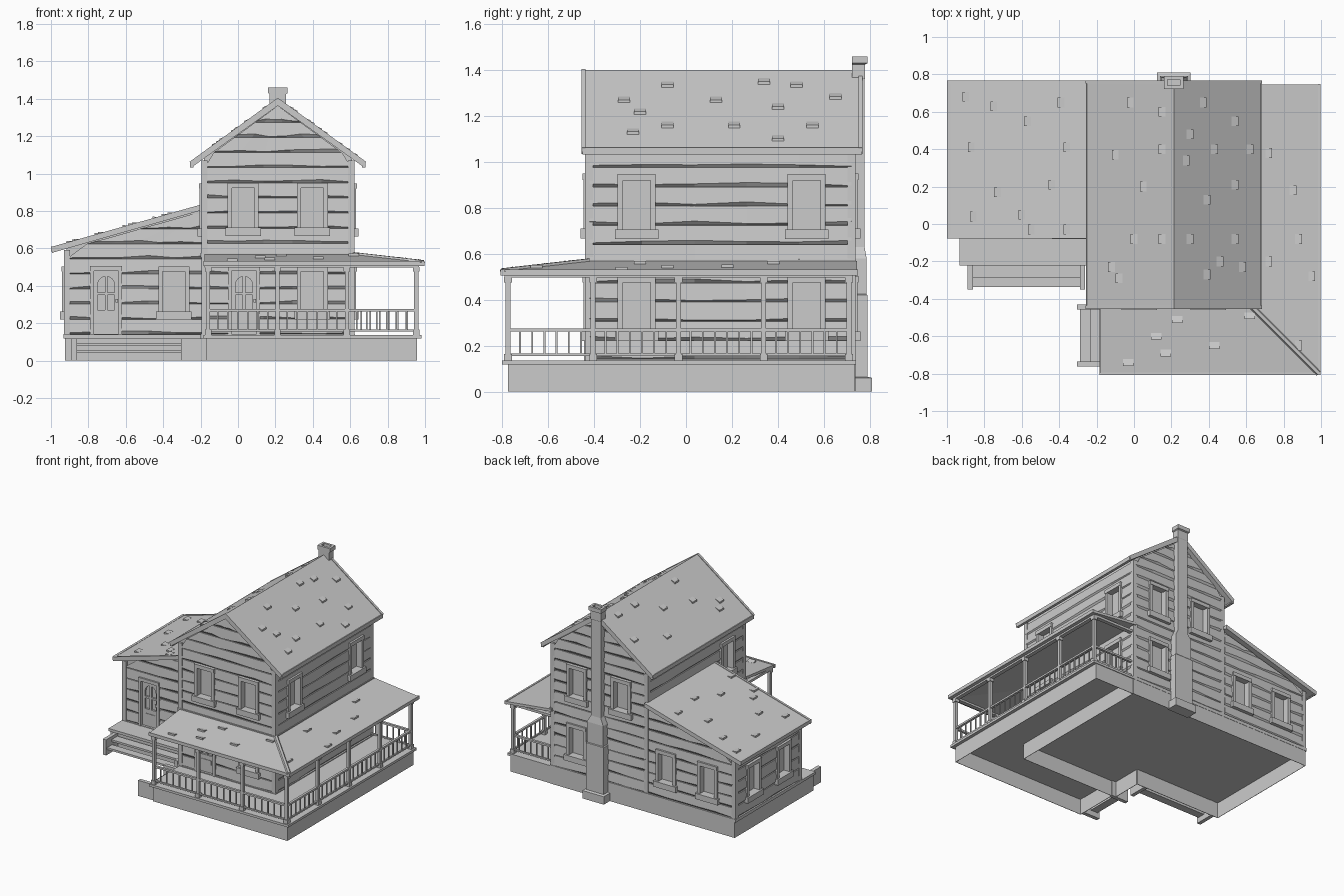
import bpy, bmesh, math, random

if "Cube" in bpy.data.objects:
    bpy.data.objects.remove(bpy.data.objects["Cube"])

random.seed(4)


def loft(name, solids):
    """Each solid is a list of equal-length loops, skinned and capped."""
    bm = bmesh.new()
    for loops in solids:
        rings = [[bm.verts.new(p) for p in lp] for lp in loops]
        n = len(rings[0])
        for a, b in zip(rings, rings[1:]):
            for i in range(n):
                j = (i + 1) % n
                bm.faces.new((a[i], a[j], b[j], b[i]))
        bm.faces.new(rings[0])
        bm.faces.new(rings[-1])
    bmesh.ops.recalc_face_normals(bm, faces=bm.faces)
    me = bpy.data.meshes.new(name)
    bm.to_mesh(me)
    bm.free()
    ob = bpy.data.objects.new(name, me)
    bpy.context.collection.objects.link(ob)
    return ob


def box(x0, x1, y0, y1, z0, z1):
    return [[(x0, y0, z), (x1, y0, z), (x1, y1, z), (x0, y1, z)] for z in (z0, z1)]


def prism_y(prof, y0, y1):
    return [[(x, y, z) for x, z in prof] for y in (y0, y1)]


def apply_mod(ob, kind, **kw):
    m = ob.modifiers.new("m", kind)
    for k, v in kw.items():
        setattr(m, k, v)
    bpy.context.view_layer.objects.active = ob
    bpy.ops.object.modifier_apply(modifier="m")


# Walls: (axis, position, outward sign); u runs along the wall, d outward
FRONT, BACK = ('y', -.425, -1), ('y', .725, 1)
RIGHT, LEFT = ('x', .61, 1), ('x', -.183, -1)
W_FRONT, W_LEFT = ('y', -.045, -1), ('x', -.918, -1)
CX = .213


def P(w, u, z, d):
    c = w[1] + w[2] * d
    return (u, c, z) if w[0] == 'y' else (c, u, z)


def wbox(w, u0, u1, z0, z1, d0, d1):
    return [[P(w, u0, z, d0), P(w, u1, z, d0), P(w, u1, z, d1), P(w, u0, z, d1)] for z in (z0, z1)]


# Clapboard siding with uneven chamfered lower edges
def planks(w, z0, z1, lo, hi):
    out, n = [], round((z1 - z0) / .083)
    h = (z1 - z0) / n
    for k in range(n):
        zb, zt = z0 + k * h, z0 + (k + 1) * h - .001
        loops = []
        for i in range(6):
            t, c = i / 5, random.uniform(.004, .019)
            u = lambda z: lo(z) + (hi(z) - lo(z)) * t
            prof = [(zb, -.004), (zb, .001), (zb + c, .013), (zt, .008), (zt, -.004)]
            loops.append([P(w, u(z), z, d) for z, d in prof])
        out.append(loops)
    return out


half = lambda z: max(.004, min(.388, (1.362 - z) / .73))
g_lo, g_hi = lambda z: CX - half(z), lambda z: CX + half(z)
wing_lo = lambda z: -.908 + max(0, z - .595) / .283
siding = loft("siding", [
    *planks(FRONT, .14, 1.355, g_lo, g_hi), *planks(BACK, .14, 1.355, g_lo, g_hi),
    *planks(RIGHT, .14, 1.06, lambda z: -.42, lambda z: .72),
    *planks(LEFT, .14, 1.06, lambda z: -.42, lambda z: .72)])
wing_siding = loft("wing_siding", [
    *planks(W_FRONT, .14, .785, wing_lo, lambda z: -.19),
    *planks(BACK, .14, .785, wing_lo, lambda z: -.2),
    *planks(W_LEFT, .14, .59, lambda z: -.04, lambda z: .72)])
body = loft("house_body", [prism_y([(-.183, .12), (.61, .12), (.61, 1.082), (CX, 1.375), (-.183, 1.082)], -.425, .725)])
wing = loft("wing_body", [prism_y([(-.918, .12), (-.19, .12), (-.19, .808), (-.918, .6)], -.045, .724)])

# Windows and doors: frames, plus openings cut out of the walls
cuts, frames, doors, arches, details = [], [], [], [], []


def window(w, u, z):
    a, b = .083, .06
    cuts.append(wbox(w, u - b, u + b, z + .025, z + .24, -.026, .05))
    for s in (-1, 1):
        e = sorted((u + s * a, u + s * b))
        frames.append(wbox(w, e[0], e[1], z, z + .262, -.01, .022))
    frames.append(wbox(w, u - a, u + a, z + .237, z + .265, -.01, .025))
    frames.append(wbox(w, u - .095, u + .095, z - .018, z + .025, -.01, .034))


def door(w, u):
    cuts.append(wbox(w, u - .068, u + .068, .137, .485, -.026, .05))
    for s in (-1, 1):
        e = sorted((u + s * .086, u + s * .066))
        frames.append(wbox(w, e[0], e[1], .135, .5, -.01, .02))
    frames.append(wbox(w, u - .086, u + .086, .48, .505, -.01, .023))
    doors.append(wbox(w, u - .067, u + .067, .137, .484, -.025, -.002))
    arc = [(u + .045 * math.cos(t * math.pi / 8), .405 + .045 * math.sin(t * math.pi / 8)) for t in range(9)]
    prof = [(u - .045, .27), (u + .045, .27)] + arc
    arches.append([[P(w, x, z, d) for x, z in prof] for d in (-.016, .02)])
    details.extend([wbox(w, u - .007, u + .007, .268, .452, -.018, -.003),
                    wbox(w, u - .047, u + .047, .35, .364, -.018, -.003),
                    wbox(w, u - .04, u + .04, .2, .237, -.01, .002),
                    wbox(w, u + .05, u + .064, .31, .328, -.01, .016)])


for u in (.027, .398):
    window(FRONT, u, .685)
    window(BACK, u, .685)
for z in (.238, .682):
    for u in (-.215, .525):
        window(RIGHT, u, z)
window(FRONT, .398, .238)
window(BACK, .4, .238)
window(LEFT, -.215, .682)
window(W_FRONT, -.343, .238)
for u in (-.7, -.35):
    window(BACK, u, .238)
for u in (.16, .52):
    window(W_LEFT, u, .238)
door(FRONT, .032)
door(W_FRONT, -.705)

loft("window_and_door_frames", frames)
door_ob = loft("doors", doors)
loft("door_details", details)
cutter, arch = loft("opening_cutter", cuts), loft("arch_cutter", arches)
for ob, c in ((siding, cutter), (wing_siding, cutter), (body, cutter), (wing, cutter), (door_ob, arch)):
    apply_mod(ob, 'BOOLEAN', object=c, operation='DIFFERENCE', solver='EXACT')
for c in (cutter, arch):
    bpy.data.objects.remove(c)

# Corner boards and base boards
corners = [(x, y, 1.07) for x in (-.179, .605) for y in (-.422, .72)]
corners += [(-.914, -.042, .59), (-.914, .72, .59)]
loft("corner_boards", [box(x - .017, x + .017, y - .017, y + .017, .12, h) for x, y, h in corners])
loft("base_boards", [box(-.2, .625, -.44, .74, .118, .142), box(-.933, -.19, -.06, .74, .118, .142)])


# Main roof with barge boards and eave boards
def chevron(e):
    right = [(.467 + e, 1.06 + e / 2), (.453 + e, 1.04 - e)]
    return ([(CX, 1.40 + e)] + [(CX + x, z) for x, z in right] + [(CX, 1.37 - e * 1.5)]
            + [(CX - x, z) for x, z in reversed(right)])


loft("main_roof", [prism_y(chevron(0), -.445, .76)])
loft("roof_barge_boards", [prism_y(chevron(.005), y, y + .018) for y in (-.455, .75)])
loft("eave_boards", [box(x - .01, x + .01, -.45, .765, 1.032, 1.062) for x in (CX - .46, CX + .46)])

# Wing lean-to roof
slope = lambda t, b: [(-1, .603 + t), (-.187, .833 + t), (-.187, .833 - b), (-.994, .603 - b)]
loft("wing_roof", [prism_y(slope(0, .022), -.07, .76)])
loft("wing_roof_trim", [prism_y(slope(.004, .027), y, y + .016) for y in (-.077, .752)]
     + [box(-1, -.982, -.077, .768, .583, .61)])

# Wraparound porch roof, mitred at the corner
A, B, C, D = (-.18, -.803, .527), (.992, -.803, .527), (.61, -.421, .57), (-.18, -.421, .57)
E, F = (.992, .745, .527), (.61, .745, .57)
down = lambda ps: [ps, [(x, y, z - .02) for x, y, z in ps]]
loft("porch_roof", [down([A, B, C, D]), down([B, E, F, C])])
loft("porch_fascia", [box(-.185, .996, -.807, -.793, .506, .531), box(.984, .998, -.807, .748, .506, .531)])
hip = [[(p[0] + o, p[1] + o, p[2] + h) for o, h in ((-.012, -.004), (.012, -.004), (.006, .01), (-.006, .01))] for p in (B, C)]
loft("porch_hip_cap", [[[(x + s * (1 if o < 1 else -1), y - s * (1 if o < 1 else -1), z) for o, (x, y, z) in zip((0, 0, 0, 0), ring)]
                        for s, ring in ((-.004, hip[0]), (0, hip[1]))]])
loft("porch_flashing", [box(-.2, .627, -.442, -.42, .55, .576), box(.605, .627, -.442, .74, .55, .576)])

# Loose shingles, lifted at their lower edge
f_main = lambda x, y: 1.40 - .731 * abs(x - CX)
f_wing = lambda x, y: .833 + .283 * (x + .187)
f_front = lambda x, y: .527 + .1125 * (y + .803)
f_side = lambda x, y: .527 + .1125 * (.992 - x)
spots = [
    (f_main, [(.37, .65), (.54, .55), (.3, .48), (.43, .4), (.28, .34), (.62, .4), (.54, .21), (.39, .13), (.3, -.08),
              (.54, -.08), (.39, -.27), (.46, -.2), (.58, -.23), (.15, .6), (-.02, .65), (.15, .4), (-.1, .37),
              (.05, .2), (0, -.08), (.15, -.08), (-.12, -.23), (-.08, -.29)]),
    (f_wing, [(-.9, .68), (-.87, .41), (-.75, .63), (-.57, .55), (-.39, .65), (-.36, .41), (-.44, .21), (-.73, .17),
              (-.6, .05), (-.86, .04), (-.55, -.03), (-.36, -.03)]),
    (f_front, [(.23, -.51), (.12, -.6), (.17, -.69), (.43, -.65), (-.03, -.74), (.62, -.49)]),
    (f_side, [(.72, .38), (.85, .18), (.88, -.08), (.72, -.2), (.95, -.28), (.88, -.65)])]
tiles = []
for f, pts in spots:
    for x, y in pts:
        a, b = (.028, .018) if f is f_front else (.018, .026)
        quad = [(x - a, y - b), (x + a, y - b), (x + a, y + b), (x - a, y + b)]
        lift = lambda p, q: .013 if f(p, q) < f(x, y) else .001
        tiles.append([[(p, q, f(p, q) - .006) for p, q in quad], [(p, q, f(p, q) + lift(p, q)) for p, q in quad]])
loft("loose_shingles", tiles)


# Open-bottomed foundation skirts
def skirt(name, pts):
    me = bpy.data.meshes.new(name)
    n = len(pts)
    me.from_pydata([(x, y, z) for z in (0, .12) for x, y in pts], [],
                   [(i, i + 1, n + i + 1, n + i) for i in range(n - 1)])
    ob = bpy.data.objects.new(name, me)
    bpy.context.collection.objects.link(ob)
    apply_mod(ob, 'SOLIDIFY', thickness=.004, offset=-1)


skirt("house_foundation", [(-.2, -.205), (-.2, -.44), (.625, -.44), (.625, .738), (-.925, .738), (-.925, -.205), (-.2, -.205)])
skirt("porch_foundation", [(-.17, -.44), (-.17, -.775), (.957, -.775), (.957, .735), (.625, .735)])

# Decks
ell = [(-.185, -.8), (.982, -.8), (.982, .74), (.6, .74), (.6, -.42), (-.185, -.42)]
loft("porch_deck", [[[(x, y, z) for x, y in ell] for z in (.118, .136)]])
loft("wing_deck", [box(-.932, -.2, -.222, -.03, .118, .138)])

# Steps: treads between side boards
loft("wing_steps", [box(x, x + .028, -.35, -.2, 0, .118) for x in (-.89, -.29)]
     + [box(-.87, -.28, -.285, -.215, .08, .095), box(-.87, -.28, -.338, -.278, .04, .055)])
loft("porch_steps", [box(-.305, -.165, y, y + .028, 0, .118) for y in (-.762, -.458)]
     + [box(-.235, -.17, -.74, -.44, .08, .095), box(-.288, -.228, -.74, -.44, .04, .055)])

# Porch posts, beams and railings
xs = [-.16, .211, .582, .953]
ys = [-.775 + .371 * i for i in range(5)]
posts = []
for x, y in [(x, -.775) for x in xs] + [(.953, y) for y in ys[1:]]:
    for r, z0, z1 in ((.011, .13, .5), (.017, .13, .165), (.017, .475, .5)):
        posts.append(box(x - r, x + r, y - r, y + r, z0, z1))
loft("porch_posts", posts)
loft("porch_beams", [box(-.178, .968, -.79, -.76, .497, .515), box(.938, .968, -.79, .725, .497, .515),
                     box(.6, .968, .695, .725, .497, .515), box(-.178, -.148, -.79, -.42, .497, .515)])
rails = []
spans = [((a, -.775), (b, -.775)) for a, b in zip(xs, xs[1:])]
spans += [((.953, a), (.953, b)) for a, b in zip(ys, ys[1:])] + [((.61, .709), (.953, .709))]
for (x0, y0), (x1, y1) in spans:
    for z0, z1, r in ((.155, .166, .006), (.262, .276, .009)):
        rails.append(box(x0 - r, x1 + r, y0 - r, y1 + r, z0, z1))
    for i in range(1, 7):
        x, y = x0 + (x1 - x0) * i / 7, y0 + (y1 - y0) * i / 7
        rails.append(box(x - .004, x + .004, y - .004, y + .004, .16, .27))
loft("porch_railings", rails)

# Chimney: stepped shaft with a hollow cap, as (z, half width, outer y)
steps = [(0, .09, .81), (.06, .09, .81), (.065, .075, .79), (.42, .075, .79), (.425, .068, .786), (.58, .068, .786),
         (.63, .042, .777), (1.36, .042, .777), (1.365, .044, .78), (1.425, .044, .78), (1.43, .052, .79), (1.46, .052, .79)]
rings = [[(CX - h, .722, z), (CX + h, .722, z), (CX + h, y, z), (CX - h, y, z)] for z, h, y in steps]
rings += [[(.18, .74, z), (.246, .74, z), (.246, .773, z), (.18, .773, z)] for z in (1.46, 1.41)]
loft("chimney", [rings])
